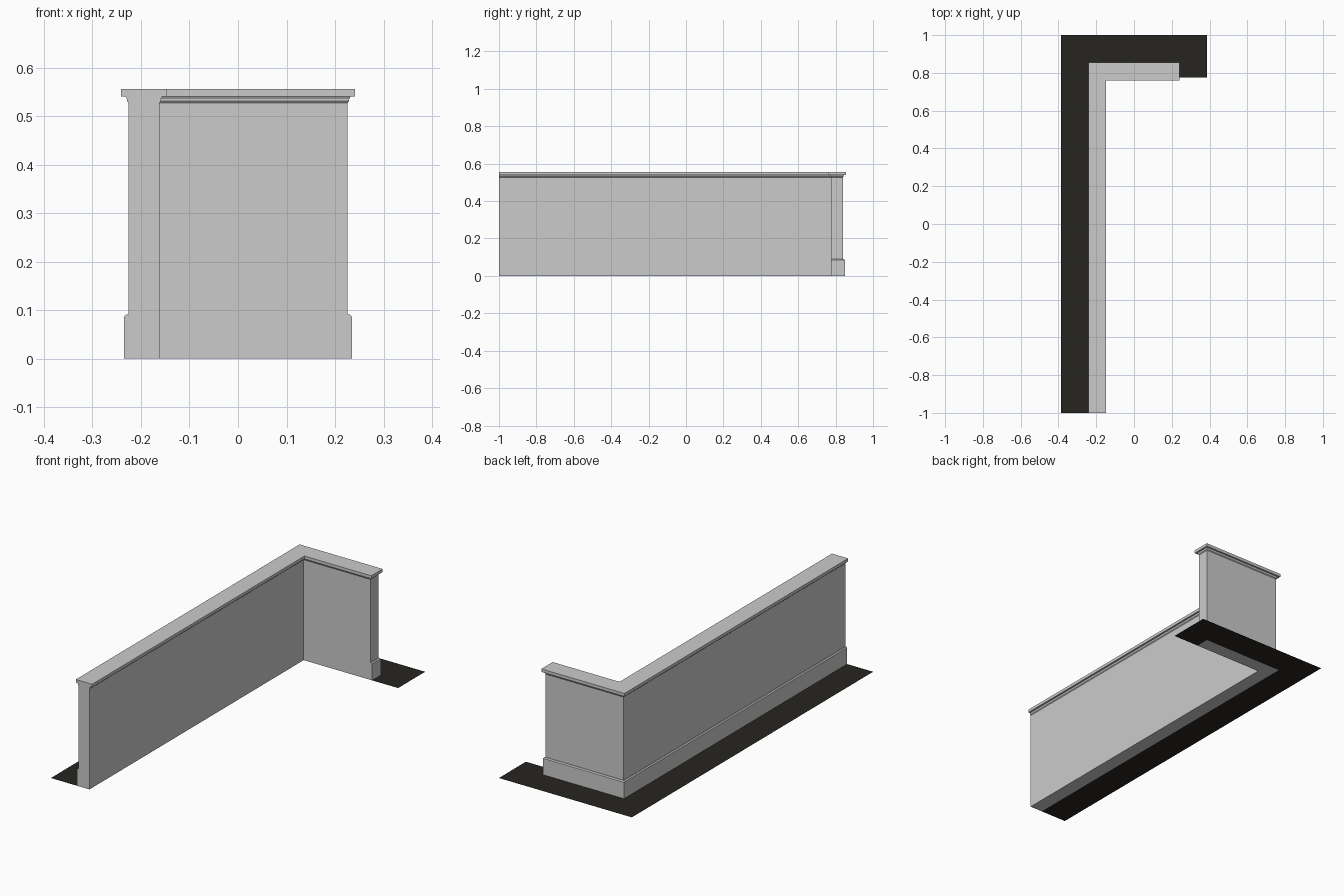
import bpy, bmesh

if "Cube" in bpy.data.objects:
    bpy.data.objects.remove(bpy.data.objects["Cube"])

# wall footprint: outer faces, inner faces, cut end
OX, OY, IX, IY, END = 0.226, 0.84, -0.162, 0.776, -1.0


def outer_path(d):
    """Outside faces of the L (left, back, right end), pushed out by d."""
    return [(-OX - d, END), (-OX - d, OY + d), (OX + d, OY + d), (OX + d, IY)]


def full_outline(d):
    """Whole L footprint grown by d, flush at the cut end."""
    return [(-OX - d, END), (-OX - d, OY + d), (OX + d, OY + d),
            (OX + d, IY - d), (IX + d, IY - d), (IX + d, END)]


def outer_strip(d, inner=0.0):
    """Band between the outer faces and an offset of them."""
    return outer_path(d) + outer_path(inner)[::-1]


def loft(name, outline, levels):
    """Stack outlines at (offset, z) levels into a solid, or one flat face."""
    bm = bmesh.new()
    rings = [[bm.verts.new((x, y, z)) for x, y in outline(d)] for d, z in levels]
    for a, b in zip(rings, rings[1:]):
        n = len(a)
        for i in range(n):
            j = (i + 1) % n
            bm.faces.new((a[i], a[j], b[j], b[i]))
    bm.faces.new(rings[-1])
    if len(rings) > 1:
        bm.faces.new(rings[0])
        bmesh.ops.recalc_face_normals(bm, faces=bm.faces)
    else:
        bm.normal_update()
        for f in bm.faces:
            if f.normal.z < 0:
                f.normal_flip()
    mesh = bpy.data.meshes.new(name)
    bm.to_mesh(mesh)
    bm.free()
    obj = bpy.data.objects.new(name, mesh)
    bpy.context.collection.objects.link(obj)
    return obj


# half wall, trim under the cap, and cap board
loft("half_wall", full_outline, [(0, 0), (0, 0.54)])
loft("cap_trim", full_outline, [(0, 0.527), (0.003, 0.531), (0.003, 0.535), (0.006, 0.54)])
loft("cap_board", full_outline, [(0.015, 0.54), (0.015, 0.556)])

# baseboard on the outside faces, chamfered at the top
loft("baseboard", outer_strip, [(0.009, 0), (0.009, 0.086), (0.004, 0.091)])

# flat dark floor strip around the outside
strip = loft("floor_strip", lambda d: outer_strip(d, 0.009), [(0.16, 0)])
dark = bpy.data.materials.new("dark_floor")
dark.diffuse_color = (0.02, 0.018, 0.015, 1)
dark.use_nodes = True
dark.node_tree.nodes["Principled BSDF"].inputs["Base Color"].default_value = dark.diffuse_color
strip.data.materials.append(dark)
